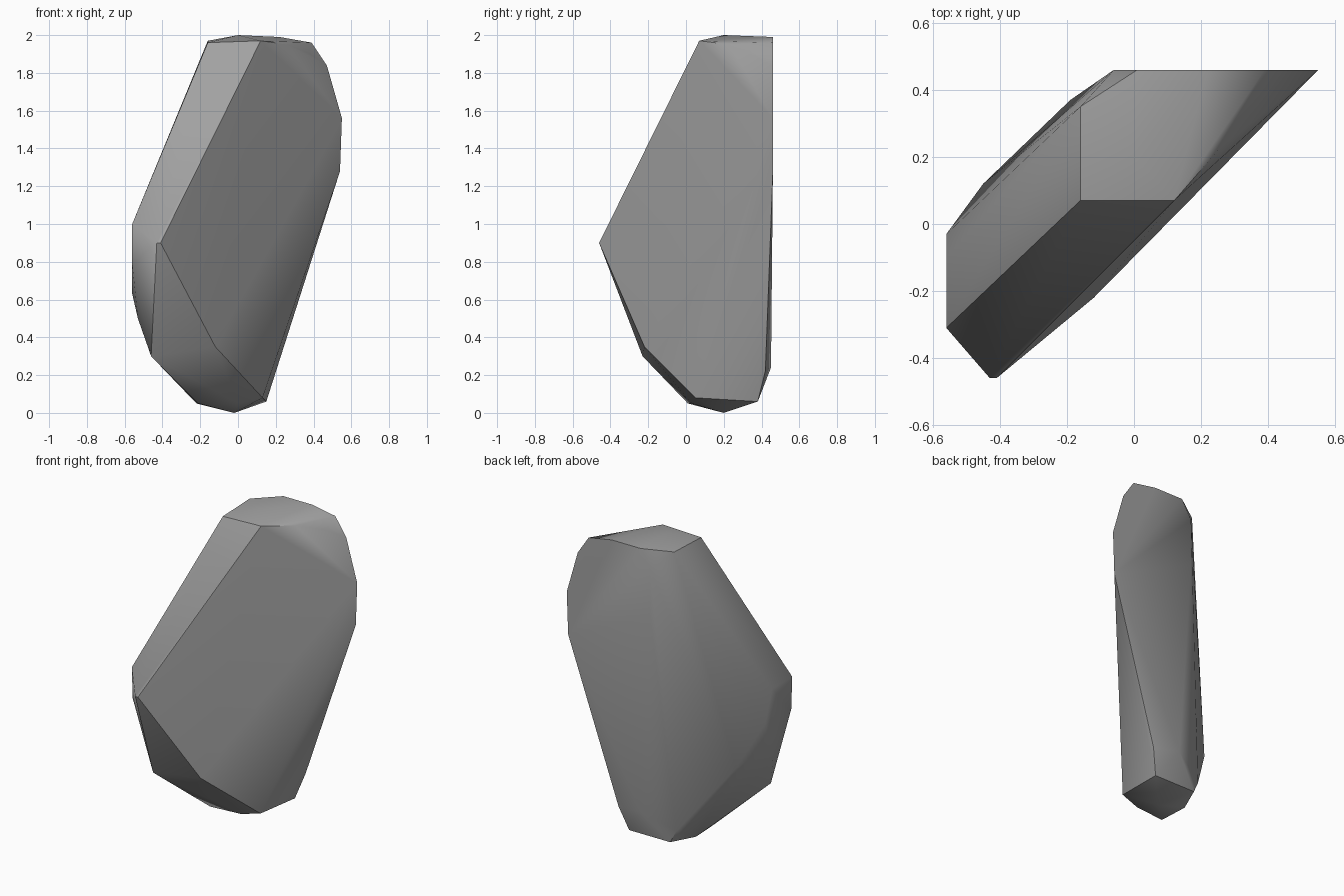
import bpy
import bmesh
import math
from mathutils import Vector

# Remove the default object
default_object = bpy.data.objects.get("Cube")
if default_object:
    bpy.data.objects.remove(default_object, do_unlink=True)


def make_material(name, value):
    """Create one flat grey material."""
    material = bpy.data.materials.new(name)
    material.use_nodes = True
    colour = (value, value, value, 1.0)
    material.diffuse_color = colour
    shader = next(n for n in material.node_tree.nodes if n.type == "BSDF_PRINCIPLED")
    shader.inputs["Base Color"].default_value = colour
    shader.inputs["Roughness"].default_value = 0.9
    return material


# Corners of the chipped slab, in hundredths of a unit
crown = [(-16, 7, 196), (12, 7, 197), (-16, 35, 197), (0, 20, 200),
         (26, 23, 195), (38, 37, 190)]
rear_cut = [(1, 46, 199), (22, 46, 199), (39, 46, 196), (47, 46, 184),
            (55, 46, 156), (54, 46, 128), (-6, 46, 187), (-6, 46, 156)]
side_cut = [(-56, -31, 100), (-56, -10, 100), (-56, -3, 80), (-56, -8, 63),
            (-56, -30, 79)]
belly = [(-43, -46, 90), (-41, -46, 90), (-53, -15, 50), (-45, 12, 53),
         (-46, -23, 30), (-12, -22, 35)]
foot = [(20, 42, 22), (2, 45, 24), (-19, 37, 14), (15, 38, 6), (13, 5, 8),
        (0, 3, 5), (-21, 1, 5), (-22, 21, 5), (-15, 38, 6), (-2, 20, 0)]


def build_hull(name, corner_groups, material):
    """Wrap the corner groups in one convex, smooth-shaded stone."""
    bm = bmesh.new()
    for group in corner_groups:
        for corner in group:
            bm.verts.new(Vector(corner) / 100)
    hull = bmesh.ops.convex_hull(bm, input=bm.verts[:])
    unused = {g for g in hull["geom_interior"] + hull["geom_unused"]
              if isinstance(g, bmesh.types.BMVert)}
    bmesh.ops.delete(bm, geom=list(unused), context="VERTS")
    bmesh.ops.recalc_face_normals(bm, faces=bm.faces[:])

    mesh = bpy.data.meshes.new(name)
    bm.to_mesh(mesh)
    bm.free()
    mesh.materials.append(material)
    stone = bpy.data.objects.new(name, mesh)
    bpy.context.collection.objects.link(stone)

    # Smooth the shallow facets and keep the chipped ridges crisp
    bpy.ops.object.select_all(action="DESELECT")
    stone.select_set(True)
    bpy.context.view_layer.objects.active = stone
    bpy.ops.object.shade_smooth_by_angle(angle=math.radians(40))
    return stone


stone_grey = make_material("stone grey", 0.36)
build_hull("rock_slab", [crown, rear_cut, side_cut, belly, foot], stone_grey)
